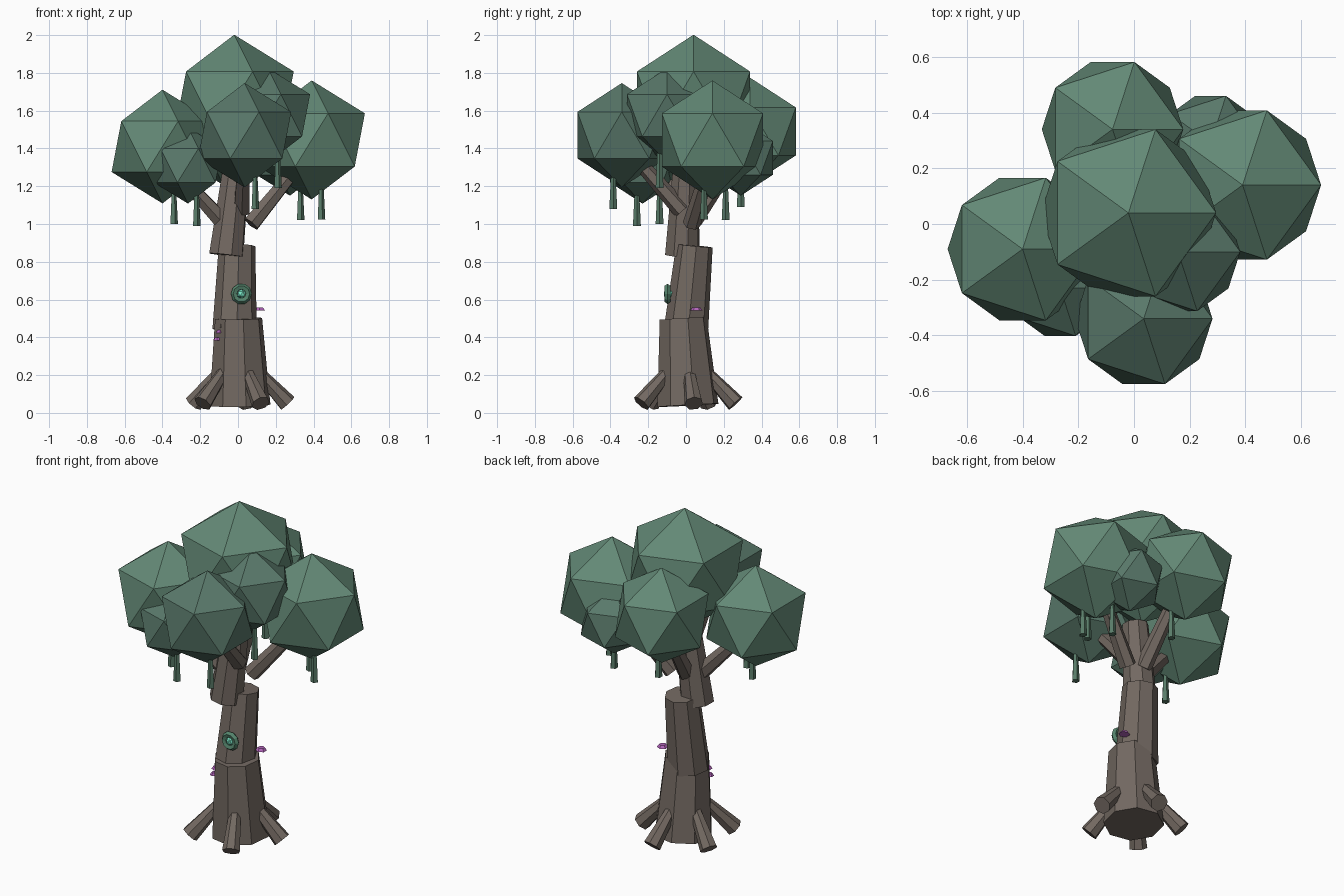
import bpy, math
from mathutils import Vector

if "Cube" in bpy.data.objects:
    bpy.data.objects.remove(bpy.data.objects["Cube"])


def material(name, rgb):
    m = bpy.data.materials.new(name)
    m.diffuse_color = (*rgb, 1)
    m.use_nodes = True
    m.node_tree.nodes["Principled BSDF"].inputs["Base Color"].default_value = m.diffuse_color
    return m


BARK = material("bark", (0.17, 0.14, 0.12))
LEAF = material("leaf", (0.125, 0.25, 0.18))
LEAF_DARK = material("leaf_dark", (0.10, 0.19, 0.145))
VINE = material("vine", (0.10, 0.20, 0.14))
RING = material("knot_green", (0.09, 0.23, 0.15))
GLOW = material("glow", (0.2, 0.85, 0.6))
CAP = material("mushroom", (0.45, 0.13, 0.5))


def finish(name, mat):
    ob = bpy.context.object
    ob.name = name
    ob.data.materials.append(mat)
    return ob


def limb(name, a, b, ra, rb, mat, sides=8, twist=0):
    """Tapered flat-sided cylinder from a to b."""
    a, b = Vector(a), Vector(b)
    d = b - a
    # tilt straight from vertical so facets keep their heading
    q = Vector((0, 0, 1)).rotation_difference(d)
    bpy.ops.mesh.primitive_cone_add(vertices=sides, radius1=ra, radius2=rb, depth=d.length)
    ob = finish(name, mat)
    ob.rotation_mode = 'QUATERNION'
    ob.rotation_quaternion = q @ Vector((0, 0, 1)).rotation_difference(Vector((0, 0, 1)))
    ob.location = (a + b) / 2
    for v in ob.data.vertices:
        x, y = v.co.x, v.co.y
        v.co.x = x * math.cos(twist) - y * math.sin(twist)
        v.co.y = x * math.sin(twist) + y * math.cos(twist)
    return ob


# Trunk: three offset, tilted sections
limb("trunk_lower", (0.01, 0.01, 0.04), (0.003, -0.015, 0.5), 0.165, 0.127, BARK, twist=0.2)
limb("trunk_middle", (-0.018, 0.0, 0.44), (-0.005, 0.045, 0.885), 0.118, 0.097, BARK, twist=0.1)
limb("trunk_upper", (-0.062, -0.02, 0.835), (-0.01, 0.0, 1.3), 0.095, 0.072, BARK, twist=0.3)

# Roots flaring outwards, five around
for i in range(5):
    t = math.radians(9 + 72 * i)
    c, s = math.cos(t), math.sin(t)
    limb(f"root_{i + 1}", (0.11 * c, 0.11 * s, 0.215), (0.265 * c, 0.265 * s, 0.05),
         0.032, 0.05, BARK, sides=7)

# Branches reaching into the leaf clumps
for i, (a, b) in enumerate([
        ((0.07, 0.03, 1.0), (0.29, 0.11, 1.27)),
        ((-0.08, -0.02, 1.01), (-0.29, -0.08, 1.24)),
        ((0.02, -0.02, 1.07), (0.03, -0.25, 1.33)),
        ((-0.03, 0.04, 1.02), (-0.06, 0.25, 1.33))]):
    limb(f"branch_{i + 1}", a, b, 0.048, 0.036, BARK, sides=6)

# Leaf clumps: x, y, z, radius
clumps = [
    (-0.02, 0.04, 1.65, 0.352, LEAF),
    (0.39, 0.14, 1.445, 0.315, LEAF),
    (-0.40, -0.09, 1.41, 0.301, LEAF),
    (-0.077, 0.34, 1.49, 0.284, LEAF),
    (0.035, -0.34, 1.47, 0.276, LEAF_DARK),
    (-0.265, -0.23, 1.31, 0.202, LEAF_DARK),
    (0.158, -0.10, 1.575, 0.25, LEAF_DARK),
    (0.275, 0.29, 1.35, 0.2, LEAF_DARK),
]
for i, (x, y, z, r, m) in enumerate(clumps):
    bpy.ops.mesh.primitive_ico_sphere_add(subdivisions=1, radius=r, location=(x, y, z))
    finish(f"leaf_clump_{i + 1}", m)

# Hanging vines, wider at the tip
for i, (x, y, z) in enumerate([
        (-0.22, -0.26, 0.99), (-0.34, -0.14, 1.0), (0.09, -0.385, 1.08), (0.21, -0.14, 1.19),
        (0.44, 0.095, 1.025), (0.33, 0.21, 1.02), (-0.02, 0.29, 1.09)]):
    limb(f"vine_{i + 1}", (x, y, z + 0.22), (x, y, z), 0.011, 0.022, VINE, sides=5)

# Glowing knot on the trunk front
bpy.ops.mesh.primitive_torus_add(major_segments=10, minor_segments=5, major_radius=0.038,
                                 minor_radius=0.018, location=(0.018, -0.098, 0.63),
                                 rotation=(math.pi / 2, 0, 0))
finish("knot_ring", RING)
bpy.ops.mesh.primitive_ico_sphere_add(subdivisions=1, radius=0.026, location=(0.018, -0.095, 0.63))
finish("knot_core", GLOW)

# Shelf mushrooms on the sides
for i, (x, y, z, r) in enumerate([
        (0.115, 0.055, 0.55, 0.032), (-0.095, -0.07, 0.43, 0.026), (-0.11, -0.07, 0.39, 0.022)]):
    limb(f"mushroom_{i + 1}", (x, y, z - 0.007), (x, y, z + 0.009), r, r * 0.6, CAP, sides=6)
